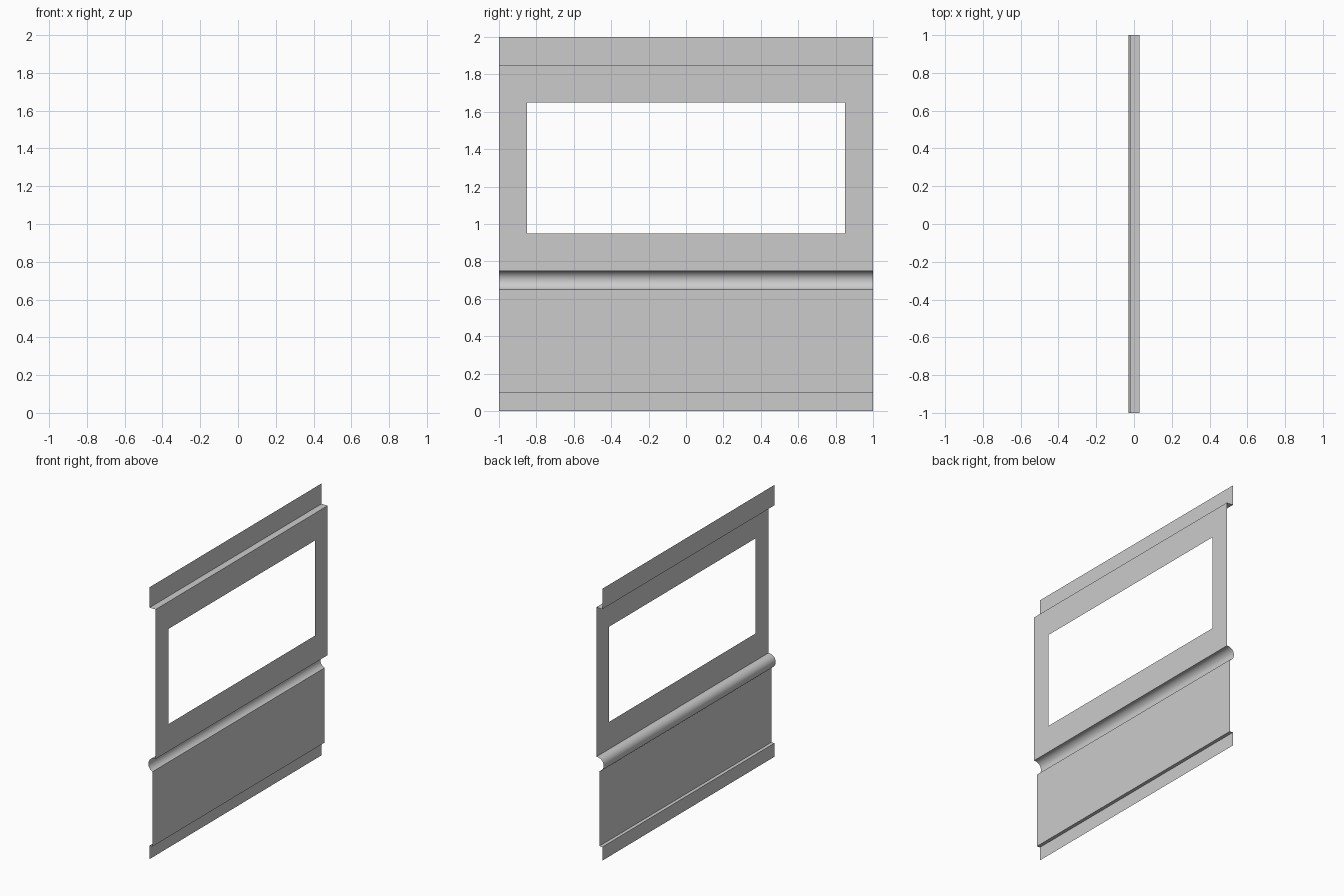
import bpy, bmesh, math

if "Cube" in bpy.data.objects:
    bpy.data.objects.remove(bpy.data.objects["Cube"])

HALF = 1.0                                   # half width along y
X_STRIP, X_LOWER, X_UPPER = -0.02, 0.005, 0.03

bm = bmesh.new()


def strip(profile):
    """Sweep an (x, z) profile across the panel width, facing +x."""
    rows = [[bm.verts.new((x, y, z)) for y in (-HALF, HALF)] for x, z in profile]
    for (a, b), (d, c) in zip(rows, rows[1:]):
        bm.faces.new((a, b, c, d))


def rect(x, half, z0, z1):
    return [bm.verts.new((x, y, z)) for y, z in
            ((-half, z0), (half, z0), (half, z1), (-half, z1))]


# Rounded groove: arc bulging to the back between lower and upper panels
cx, cz, r = 0.0217, 0.699, 0.0517
a0 = math.atan2(0.65 - cz, X_LOWER - cx) % math.tau
a1 = math.atan2(0.75 - cz, X_UPPER - cx)
STEPS = 16
groove = [(cx + r * math.cos(a0 + (a1 - a0) * i / STEPS),
           cz + r * math.sin(a0 + (a1 - a0) * i / STEPS)) for i in range(1, STEPS)]

# Bottom flange, step, lower panel and groove
strip([(X_STRIP, 0), (X_STRIP, 0.1), (X_LOWER, 0.1), (X_LOWER, 0.65)]
      + groove + [(X_UPPER, 0.75)])

# Upper panel with the window opening
outer = rect(X_UPPER, HALF, 0.75, 1.85)
inner = rect(X_UPPER, 0.85, 0.95, 1.65)
for i in range(4):
    j = (i + 1) % 4
    bm.faces.new((outer[i], outer[j], inner[j], inner[i]))

# Top ledge and flange
strip([(X_UPPER, 1.85), (X_STRIP, 1.85), (X_STRIP, 2.0)])

# Weld the sheet into one surface
bmesh.ops.remove_doubles(bm, verts=bm.verts[:], dist=1e-4)
mesh = bpy.data.meshes.new("window_wall_panel")
bm.to_mesh(mesh)
bm.free()
panel = bpy.data.objects.new("window_wall_panel", mesh)
bpy.context.collection.objects.link(panel)
bpy.context.view_layer.objects.active = panel
panel.select_set(True)
bpy.ops.object.shade_smooth_by_angle(angle=math.radians(30))
